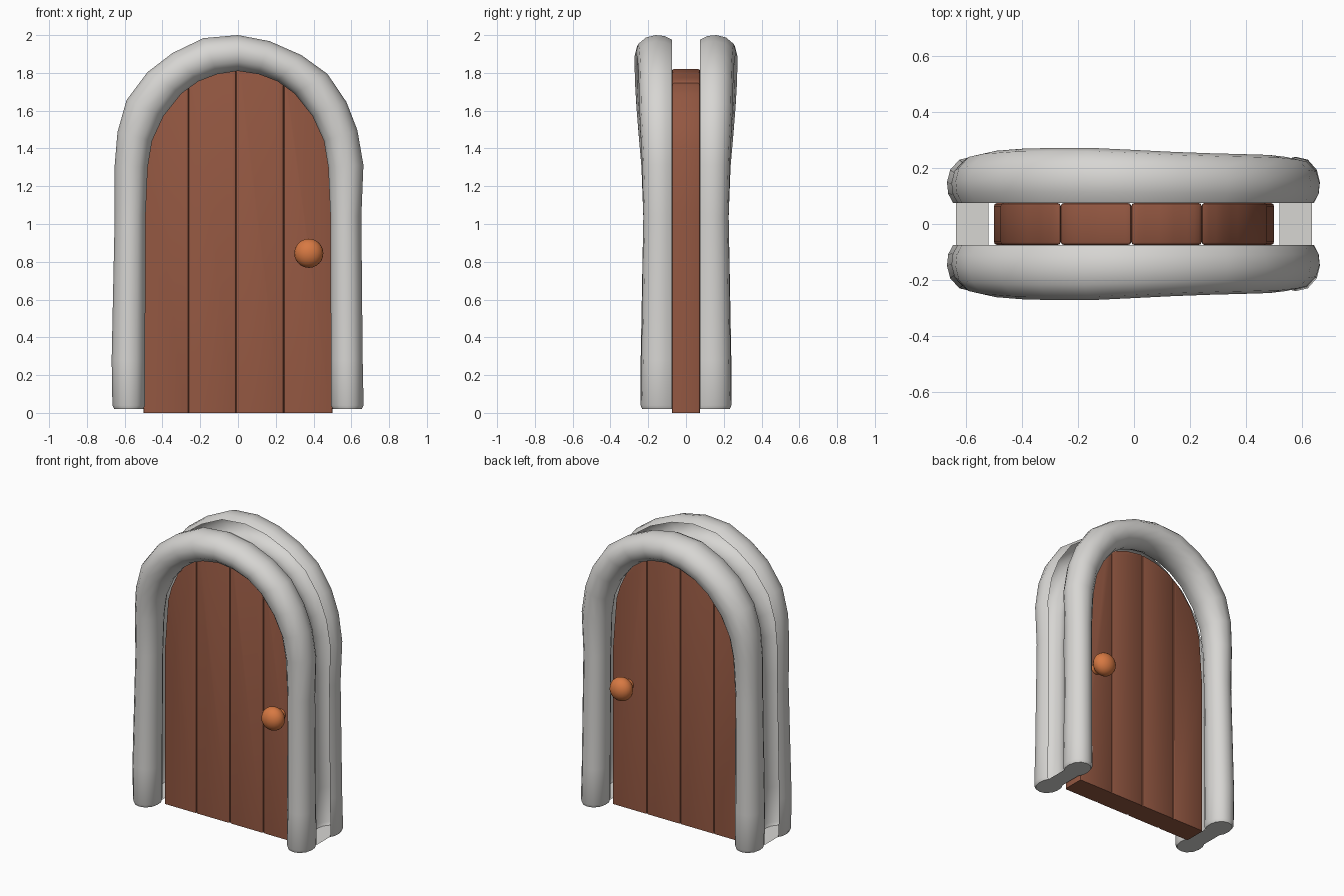
import bpy, bmesh, math
from mathutils import Matrix

if "Cube" in bpy.data.objects:
    bpy.data.objects.remove(bpy.data.objects["Cube"])


def material(name, rgb):
    m = bpy.data.materials.new(name)
    m.diffuse_color = (*rgb, 1)
    m.use_nodes = True
    m.node_tree.nodes["Principled BSDF"].inputs["Base Color"].default_value = m.diffuse_color
    return m


STONE = material("pale_grey", (0.68, 0.67, 0.65))
WOOD = material("red_brown", (0.29, 0.095, 0.053))
COPPER = material("orange", (0.68, 0.19, 0.055))


def finish(bm, name, mat, angle):
    bmesh.ops.recalc_face_normals(bm, faces=bm.faces[:])
    me = bpy.data.meshes.new(name)
    bm.to_mesh(me)
    bm.free()
    me.materials.append(mat)
    ob = bpy.data.objects.new(name, me)
    bpy.context.collection.objects.link(ob)
    bpy.ops.object.select_all(action='DESELECT')
    ob.select_set(True)
    bpy.context.view_layer.objects.active = ob
    bpy.ops.object.shade_smooth_by_angle(angle=math.radians(angle))
    return ob


# Arch frame: outer x, z / inner x, z / depth at each station, left foot to right foot
STATIONS = [
    (-.655, .02, -.502, .02, .232), (-.665, .04, -.492, .04, .24),
    (-.669, .28, -.492, .28, .24), (-.653, 1.03, -.489, 1.05, .226),
    (-.653, 1.31, -.478, 1.30, .236), (-.638, 1.487, -.455, 1.44, .25),
    (-.59, 1.656, -.395, 1.57, .262), (-.479, 1.804, -.30, 1.69, .27),
    (-.347, 1.905, -.21, 1.755, .272), (-.183, 1.984, -.11, 1.793, .272),
    (0, 2.0, 0, 1.81, .265), (.167, 1.968, .11, 1.793, .258),
    (.336, 1.894, .21, 1.755, .253), (.474, 1.794, .30, 1.69, .25),
    (.574, 1.646, .395, 1.57, .247), (.632, 1.497, .455, 1.44, .24),
    (.664, 1.312, .478, 1.30, .232), (.653, 1.04, .489, 1.05, .226),
    (.66, .28, .492, .28, .236), (.665, .04, .492, .04, .24),
    (.655, .02, .502, .02, .232)]
# Open rounded cross-section: across the frame, outward from the door
PROFILE = [(.75, 0), (.95, .2), (1, .45), (.87, .72), (.5, .94), (0, 1),
           (-.5, .94), (-.87, .72), (-1, .45), (-.95, .2), (-.75, 0)]

bm = bmesh.new()
ends = []
for side in (-1, 1):
    rings = []
    for xo, zo, xi, zi, d in STATIONS:
        rings.append([bm.verts.new(((xo + xi) / 2 + u * (xo - xi) / 2,
                                    side * (.075 + t * (d - .075)),
                                    (zo + zi) / 2 + u * (zo - zi) / 2))
                      for u, t in PROFILE])
    for a, b in zip(rings, rings[1:]):
        for i in range(len(PROFILE) - 1):
            bm.faces.new((a[i], a[i + 1], b[i + 1], b[i]))
    ends.append((rings[0], rings[-1]))
# One foot plate joins the front and back halves of each leg
for k in (0, 1):
    bm.faces.new(ends[0][k] + ends[1][k][::-1])
finish(bm, "arch_frame", STONE, 40)


# Door planks cut to the arch outline
ARCH = [(abs(s[2]) + .012, s[3] + .01) for s in STATIONS[10:18]]


def arch_z(x):
    x = abs(x)
    for (x0, z0), (x1, z1) in zip(ARCH, ARCH[1:]):
        if x <= x1:
            f = max(0, (x - x0) / (x1 - x0))
            return z0 + (z1 - z0) * f
    return ARCH[-1][1]


SEAMS = [-.501, -.262, -.01, .242, .501]
for n, (x0, x1) in enumerate(zip(SEAMS, SEAMS[1:])):
    xs = [x0 + (x1 - x0) * i / 10 for i in range(11)]
    outline = [(x0, 0), (x1, 0)] + [(x, arch_z(x)) for x in reversed(xs)]
    bm = bmesh.new()
    face = bm.faces.new([bm.verts.new((x, -.075, z)) for x, z in outline])
    ext = bmesh.ops.extrude_face_region(bm, geom=[face])["geom"]
    bmesh.ops.translate(bm, vec=(0, .15, 0),
                        verts=[v for v in ext if isinstance(v, bmesh.types.BMVert)])
    bmesh.ops.recalc_face_normals(bm, faces=bm.faces[:])
    sharp = [e for e in bm.edges if e.calc_face_angle(0) > .6
             and max(v.co.z for v in e.verts) > .01]
    bmesh.ops.bevel(bm, geom=sharp, offset=.011, segments=2, profile=.5,
                    affect='EDGES', clamp_overlap=True)
    finish(bm, f"door_plank_{n + 1}", WOOD, 30)


# Knob and stem on both sides of the door
for side, label in ((-1, "front"), (1, "back")):
    bm = bmesh.new()
    bmesh.ops.create_uvsphere(
        bm, u_segments=20, v_segments=12, radius=1,
        matrix=Matrix.Translation((.375, side * .158, .845))
        @ Matrix.Diagonal((.077, .064, .077, 1)))
    bmesh.ops.create_cone(
        bm, cap_ends=True, segments=16, radius1=.035, radius2=.035, depth=.07,
        matrix=Matrix.Translation((.375, side * .095, .845))
        @ Matrix.Rotation(math.pi / 2, 4, 'X'))
    finish(bm, f"{label}_door_knob", COPPER, 50)
